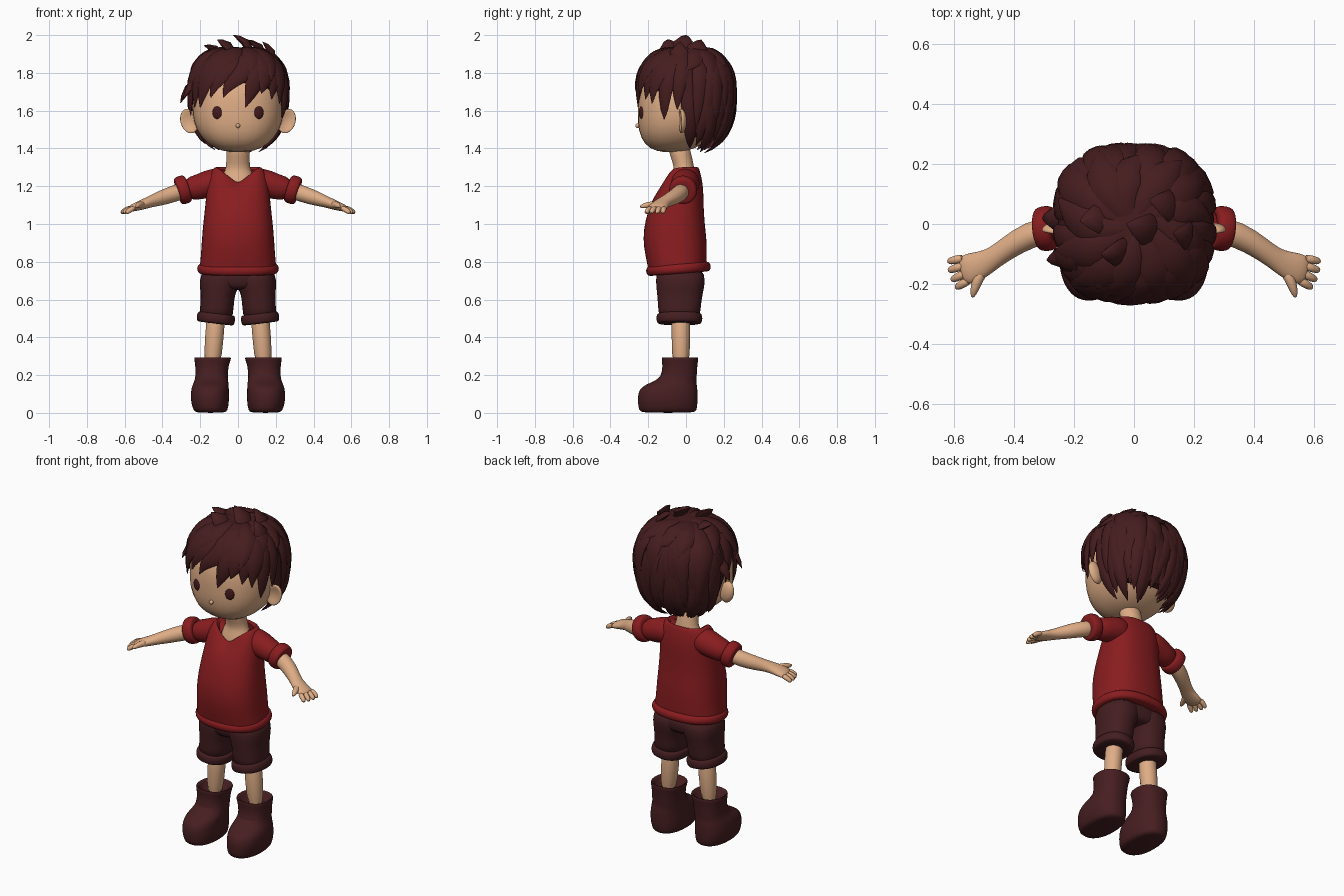
import bpy, bmesh, math, random
from math import sin, cos, pi, radians
from mathutils import Vector, Matrix

random.seed(4)
cube = bpy.data.objects.get("Cube")
if cube:
    bpy.data.objects.remove(cube, do_unlink=True)


def material(name, rgb):
    m = bpy.data.materials.new(name)
    m.use_nodes = True
    m.diffuse_color = (*rgb, 1)
    m.node_tree.nodes["Principled BSDF"].inputs["Base Color"].default_value = (*rgb, 1)
    return m


SKIN = material("warm skin", (.74, .42, .24))
RED = material("shirt red", (.25, .012, .014))
HAIR = material("hair brown", (.06, .012, .013))
SHORTS = material("shorts brown", (.058, .013, .015))
BOOT = material("boot brown", (.062, .013, .015))
EYE = material("eye brown", (.055, .01, .012))
X, Y, Z = Vector((1, 0, 0)), Vector((0, 1, 0)), Vector((0, 0, 1))
HEART = Vector((0, 0, 1.68))     # centre of the hair volume


def sp(v, e):
    """Signed power, for squarish round sections."""
    return math.copysign(abs(v) ** e, v)


def ramp(v, lo, hi):
    return min(1, max(0, (v - lo) / (hi - lo)))


def finish(name, bm, mat, subdiv=0, angle=50):
    bmesh.ops.recalc_face_normals(bm, faces=bm.faces[:])
    me = bpy.data.meshes.new(name)
    bm.to_mesh(me)
    bm.free()
    me.materials.append(mat)
    me.shade_smooth()
    me.set_sharp_from_angle(angle=radians(angle))
    ob = bpy.data.objects.new(name, me)
    bpy.context.scene.collection.objects.link(ob)
    if subdiv:
        ob.modifiers.new("Smooth", 'SUBSURF').levels = subdiv
        ob.modifiers["Smooth"].render_levels = subdiv
    return ob


def sweep(name, pts, radii, mat, ref=None, axis=None, n=16, power=2, caps=True, subdiv=1):
    """Skin elliptical rings along a path; ref None means outward from the head."""
    pts = [Vector(p) for p in pts]
    bm = bmesh.new()
    rings = []
    for i, p in enumerate(pts):
        t = axis or pts[min(i + 1, len(pts) - 1)] - pts[max(i - 1, 0)]
        t = Vector(t).normalized()
        u = Vector(ref) if ref else p - HEART
        u = (u - t * u.dot(t)).normalized()
        v = t.cross(u)
        a, b = radii[i] if isinstance(radii[i], tuple) else (radii[i], radii[i])
        e = 2 / power
        rings.append([bm.verts.new(p + u * a * sp(cos(k * 2 * pi / n), e) + v * b * sp(sin(k * 2 * pi / n), e))
                      for k in range(n)])
    for r, q in zip(rings, rings[1:]):
        for k in range(n):
            bm.faces.new((r[k], r[(k + 1) % n], q[(k + 1) % n], q[k]))
    if caps:
        bm.faces.new(rings[0])
        bm.faces.new(rings[-1])
    return finish(name, bm, mat, subdiv)


def column(name, rows, mat, s=1, **kw):
    """Upright form from rows of z, x, y, half width, half depth."""
    return sweep(name, [(s * x, y, z) for z, x, y, a, b in rows], [r[3:] for r in rows],
                 mat, ref=X, axis=Z, **kw)


def band(name, c, axis, ref, a, b, height, thick, mat, power=2):
    """Rolled cuff or hem."""
    axis = Vector(axis).normalized()
    ts = [radians(d) for d in range(-90, 91, 30)]
    return sweep(name, [Vector(c) + axis * sin(t) * height / 2 for t in ts],
                 [(a + thick * cos(t), b + thick * cos(t)) for t in ts], mat,
                 ref=ref, axis=axis, n=24, power=power)


def ball(name, loc, size, mat, rot=None, shape=None):
    bm = bmesh.new()
    bmesh.ops.create_uvsphere(bm, u_segments=28, v_segments=18, radius=1)
    for v in bm.verts:
        if shape:
            shape(v)
        v.co = Vector([c * k for c, k in zip(v.co, size)])
    bm.transform(Matrix.Translation(loc) @ (rot or Matrix.Identity(4)))
    return finish(name, bm, mat)


# Head, nose and neck
def squarish(v):
    v.co /= sum(abs(c) ** 2.4 for c in v.co) ** (1 / 2.4)
    if v.co.z < 0:
        v.co.x *= 1 - .05 * v.co.z ** 2
        v.co.y -= .22 * v.co.z ** 2


def hollow(v):
    if v.co.y < 0:
        v.co.y += 1.1 * v.co.y ** 2


ball("head", (0, -.03, 1.62), (.24, .225, .24), SKIN, shape=squarish)
ball("nose", (0, -.256, 1.52), (.012, .012, .012), SKIN)
column("neck", [(1.14, 0, -.015, .12, .085), (1.22, 0, -.015, .1, .07), (1.265, 0, -.012, .08, .06),
                (1.295, 0, -.008, .064, .053), (1.35, 0, -.024, .063, .058), (1.45, 0, -.05, .063, .062)], SKIN)

# Shirt with a V neck
shirt_rows = [(.76, 0, -.045, .205, .155), (.83, 0, -.052, .197, .163), (.92, 0, -.06, .192, .17),
              (1.02, 0, -.06, .183, .157), (1.12, 0, -.045, .171, .138), (1.19, 0, -.03, .166, .122),
              (1.25, 0, -.02, .158, .102), (1.29, 0, -.015, .137, .086), (1.308, 0, -.015, .114, .076),
              (1.285, 0, -.015, .098, .07)]
dips = [0, 0, 0, 0, 0, .02, .055, .08, .09, .09]
shirt = column("shirt", shirt_rows, RED, n=32, power=2.4, caps=False)
for i, v in enumerate(shirt.data.vertices):
    if v.co.y < -.015:
        v.co.z -= dips[i // 32] * max(0, 1 - abs(v.co.x) / .11)
band("shirt_hem", (0, -.04, .763), (0, -.08, 1), X, .197, .152, .055, .022, RED, 2.3)

# Seat of the shorts
column("shorts_seat", [(.65, 0, -.03, .12, .09), (.665, 0, -.03, .16, .116), (.7, 0, -.03, .187, .125),
                       (.78, 0, -.035, .185, .13)], SHORTS, n=24, power=2.4)

# Paired parts
for s, side in ((1, "left"), (-1, "right")):
    def m(*pts):
        return [(s * x, y, z) for x, y, z in pts]

    ball(side + "_eye", (s * .11, -.236, 1.59), (.026, .011, .034), EYE, Matrix.Rotation(s * .33, 4, 'Z'))
    ball(side + "_ear", (s * .258, -.025, 1.545), (.047, .028, .066), SKIN,
         Matrix.Rotation(s * .3, 4, 'Y') @ Matrix.Rotation(s * .15, 4, 'Z'), hollow)
    # Sleeve and arm
    sweep(side + "_sleeve", m((.06, -.005, 1.21), (.13, -.003, 1.224), (.2, -.006, 1.196), (.285, -.015, 1.181)),
          [.07, .08, .067, .062], RED, ref=Y, n=20)
    band(side + "_sleeve_cuff", (s * .292, -.015, 1.181), (s * .95, -.1, -.3), Y, .063, .064, .062, .013, RED)
    sweep(side + "_arm", m((.25, -.01, 1.19), (.35, -.035, 1.157), (.42, -.08, 1.133), (.465, -.112, 1.118),
                           (.505, -.135, 1.103), (.55, -.15, 1.088), (.578, -.158, 1.078)),
          [.046, .045, .039, (.036, .031), (.046, .027), (.054, .022), (.044, .014)], SKIN, ref=Y)
    # Fingers and thumb
    for name, base, tip in (("little", (.565, -.113), (.62, -.125)), ("ring", (.565, -.138), (.618, -.155)),
                            ("middle", (.558, -.162), (.608, -.187)), ("index", (.545, -.185), (.594, -.213))):
        b, t = Vector((*base, 1.086)), Vector((*tip, 1.058))
        sweep(f"{side}_{name}_finger", m(b, b.lerp(t, .5) + Z * .005, b.lerp(t, .85), t),
              [.015, .015, .013, .006], SKIN, ref=Z, n=10)
    sweep(side + "_thumb", m((.495, -.14, 1.1), (.52, -.185, 1.103), (.532, -.222, 1.097), (.538, -.246, 1.09)),
          [.022, .019, .015, .005], SKIN, ref=Z, n=10)
    # Shorts leg, shin and boot
    column(side + "_shorts_leg", [(.48, .117, -.035, .09, .11), (.56, .112, -.035, .089, .113),
                                  (.61, .108, -.033, .09, .119), (.64, .104, -.032, .095, .123),
                                  (.67, .099, -.03, .104, .128), (.7, .096, -.03, .107, .13),
                                  (.77, .09, -.03, .1, .127)], SHORTS, s, n=24, power=2.3)
    band(side + "_shorts_cuff", (s * .117, -.035, .5), (s * -.12, 0, 1), X, .09, .11, .056, .013, SHORTS, 2.3)
    column(side + "_shin", [(.56, .112, -.027, .053, .053), (.4, .126, -.027, .05, .05),
                            (.22, .138, -.027, .047, .047)], SKIN, s)
    column(side + "_boot", [(0, .145, -.095, .078, .14), (.012, .145, -.096, .09, .153),
                            (.05, .148, -.097, .1, .159), (.09, .149, -.097, .102, .159),
                            (.125, .148, -.093, .1, .154), (.148, .145, -.08, .096, .138),
                            (.165, .142, -.06, .091, .115), (.19, .14, -.037, .085, .094),
                            (.25, .138, -.032, .088, .092), (.28, .135, -.032, .097, .097),
                            (.299, .134, -.032, .099, .098), (.29, .135, -.032, .08, .08),
                            (.25, .137, -.03, .07, .07)], BOOT, s, n=28, power=2.3)


# Hair volume: azimuth th, polar angle ph measured from the crown
def scalp(th, ph, lift=0):
    e, h = .77, sp(sin(ph), .85)
    rz = .245 if cos(ph) > 0 else .31
    return HEART + Vector((.247 * sp(cos(th), e) * h, .245 * sp(sin(th), e) * h, rz * sp(cos(ph), .85))) * (1 + lift)


def polar(z):
    d = z - HEART.z
    return math.acos(sp(d / (.245 if d > 0 else .31), 1 / .85))


# Cap under the locks, with the hairline rising over the face
bm = bmesh.new()
bmesh.ops.create_uvsphere(bm, u_segments=64, v_segments=18, radius=1)
bmesh.ops.delete(bm, geom=[v for v in bm.verts if v.co.z < -.999], context='VERTS')
for v in bm.verts:
    th, ph = math.atan2(v.co.y, v.co.x), math.acos(max(-1, min(1, v.co.z)))
    line = 1.72 - .06 * ramp(sin(th), -.95, -.75) - .24 * ramp(sin(th), -.08, .15)
    v.co = scalp(th, ph / pi * polar(line), .04 - .12 * ramp(ph / pi, .9, .95))
finish("hair_cap", bm, HAIR)


def lock(name, deg, tip, w, ph0, drift, lift, flare=.02, blunt=3.5):
    """Tapered lock that runs over the scalp to a pointed tip."""
    th, ph1, pts, radii = radians(deg), polar(tip), [], []
    for k in range(12):
        t = k / 11
        pts.append(scalp(th + drift * (1 - t), ph0 + (ph1 - ph0) * t, lift + flare * t ** 3 - .06 * (1 - t) ** 3))
        f = min(1, .4 + 1.3 * t) * (1 - t ** blunt)
        radii.append((.021 * f + .001, w * f + .002))
    sweep(name, pts, radii, HAIR, n=8, subdiv=0)


# Back and side locks in three layers, then the crown
for layer, (count, tip, w, ph0, lift) in enumerate([(19, 1.395, .045, .9, .02), (14, 1.45, .052, .5, .03),
                                                    (10, 1.56, .062, .2, .045)]):
    for i in range(count):
        deg = 6 + 168 * i / (count - 1)
        edge = .02 * abs(cos(radians(deg))) ** 6
        lock(f"back_lock_{layer}_{i}", deg + random.uniform(-3, 3), tip + edge + random.uniform(-.015, .06),
             w, ph0, random.uniform(-.4, .4), lift + random.uniform(-.015, .02), .01)
for i in range(13):
    lock(f"crown_lock_{i}", i * 360 / 13, random.uniform(1.74, 1.83), .062, .08, random.uniform(.2, .8),
         random.uniform(.035, .06), random.uniform(.03, .09))

# Fringe and sideburns
for i, (deg, tip, w, drift) in enumerate([(-179, 1.61, .05, .3), (-165, 1.58, .05, .4), (-150, 1.62, .06, .5),
                                          (-135, 1.62, .065, .6), (-118, 1.67, .06, .7), (-102, 1.67, .06, .8),
                                          (-85, 1.62, .065, .7), (-68, 1.69, .065, .6), (-52, 1.66, .065, .5),
                                          (-38, 1.64, .06, .3), (-22, 1.56, .05, .2), (-6, 1.61, .05, .1)]):
    lock(f"fringe_lock_{i}", deg, tip, w, .2, drift, .035 + .02 * (i % 2), .015, 5)

# Loose tufts that break the outline
for i, (a, b, w) in enumerate([((.09, -.03, 1.9), (-.025, 0, 2), .055),
                               ((0, -.08, 1.88), (-.11, -.1, 1.975), .05),
                               ((.16, .04, 1.87), (.05, .08, 1.975), .055),
                               ((-.06, .02, 1.88), (-.18, .01, 1.945), .05),
                               ((.2, -.04, 1.84), (.13, -.03, 1.965), .05),
                               ((-.2, .02, 1.78), (-.305, .02, 1.64), .04),
                               ((-.18, -.1, 1.8), (-.29, -.12, 1.66), .035)]):
    a, b = Vector(a), Vector(b)
    out = (a - HEART).normalized()
    mid, late = a.lerp(b, .5) + out * .015, a.lerp(b, .8) + out * .008
    sweep(f"tuft_{i}", [a - out * .02, mid, late, b], [(.016, w * .7), (.02, w), (.012, w * .5), (.001, .002)],
          HAIR, n=8, subdiv=0)
